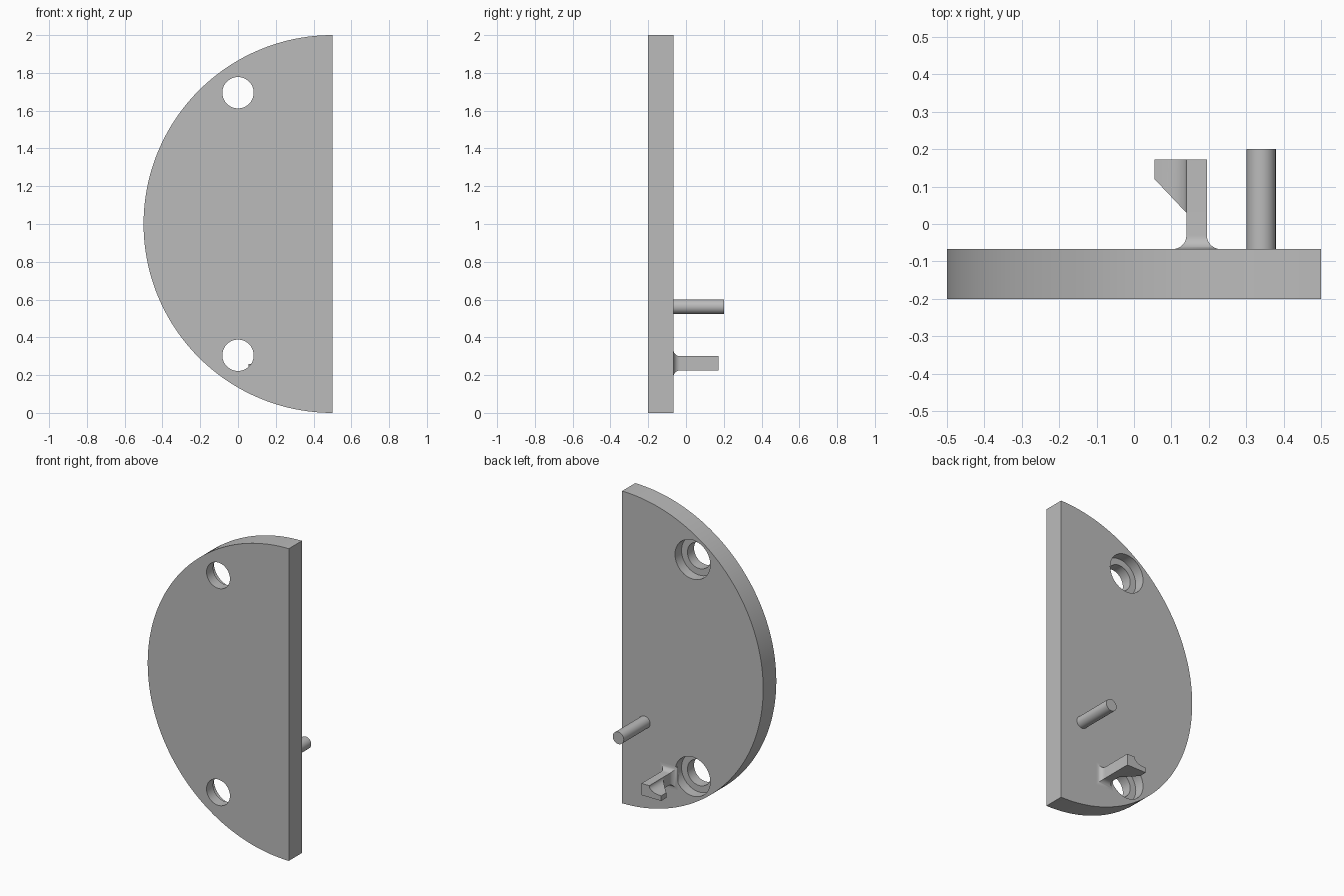
import bpy, bmesh
from math import pi, sin, cos
from mathutils import Vector

cube = bpy.data.objects.get("Cube")
if cube:
    bpy.data.objects.remove(cube, do_unlink=True)

GREY = (0.5, 0.5, 0.5, 1)
mat = bpy.data.materials.new("plain grey")
mat.use_nodes = True
mat.diffuse_color = GREY
mat.node_tree.nodes["Principled BSDF"].inputs["Base Color"].default_value = GREY

FRONT, BACK, MID = -0.2, -0.067, -0.133


def arc(cx, cz, rx, rz, a0, a1, n):
    return [(cx + rx * cos(a0 + (a1 - a0) * i / n),
             cz + rz * sin(a0 + (a1 - a0) * i / n)) for i in range(n + 1)]


def circle(cx, cz, r, n=48):
    return arc(cx, cz, r, r, 0, 2 * pi, n)[:-1]


def loft(name, rings, cut=None):
    """Join matching (x, z) outlines at given y values and cap both ends."""
    bm = bmesh.new()
    loops = [[bm.verts.new((x, y, z)) for x, z in pts] for y, pts in rings]
    for a, b in zip(loops, loops[1:]):
        for i in range(len(a)):
            j = (i + 1) % len(a)
            bm.faces.new((a[i], a[j], b[j], b[i]))
    bm.faces.new(loops[0])
    bm.faces.new(loops[-1])
    if cut:
        res = bmesh.ops.bisect_plane(bm, geom=bm.verts[:] + bm.edges[:] + bm.faces[:],
                                     plane_co=cut[0], plane_no=cut[1], clear_outer=True)
        edges = [e for e in res["geom_cut"] if isinstance(e, bmesh.types.BMEdge)]
        bmesh.ops.contextual_create(bm, geom=edges)
    bmesh.ops.recalc_face_normals(bm, faces=bm.faces)
    me = bpy.data.meshes.new(name)
    bm.to_mesh(me)
    bm.free()
    ob = bpy.data.objects.new(name, me)
    bpy.context.collection.objects.link(ob)
    me.materials.append(mat)
    return ob


def prism(name, pts, y0, y1, cut=None):
    return loft(name, [(y0, pts), (y1, pts)], cut)


def smooth(ob):
    bpy.ops.object.select_all(action="DESELECT")
    ob.select_set(True)
    bpy.context.view_layer.objects.active = ob
    bpy.ops.object.shade_smooth_by_angle(angle=0.5)


# Half-round plate
plate = prism("half_round_plate", arc(0.5, 1, 1, 1, pi / 2, 3 * pi / 2, 96), FRONT, BACK)

# Counterbored screw holes, wide on the back
for z in (0.305, 1.695):
    for r, y0, y1 in ((0.083, FRONT - 0.1, BACK + 0.1), (0.125, MID, BACK + 0.1)):
        cutter = prism("hole_cutter", circle(0, z, r), y0, y1)
        mod = plate.modifiers.new("hole", "BOOLEAN")
        mod.operation, mod.solver, mod.object = "DIFFERENCE", "EXACT", cutter
        bpy.context.view_layer.objects.active = plate
        bpy.ops.object.modifier_apply(modifier=mod.name)
        bpy.data.objects.remove(cutter, do_unlink=True)
smooth(plate)

# Round pin
smooth(prism("round_pin", circle(0.34, 0.5625, 0.039, 32), BACK - 0.01, 0.2))


# Hook stem with a flared foot
def stem_outline(d):
    x0, x1, z0, z1 = 0.14 - d, 0.195 + d, 0.225 - d, 0.3 + d
    return [(x0, z0), (x1, z0), (x1, z1), (x0, z1)]


R = 0.036
rings = [(BACK + R * (1 - cos(t * pi / 16)), stem_outline(R * (1 - sin(t * pi / 16))))
         for t in range(9)]
smooth(loft("hook_stem", rings + [(0.172, stem_outline(0))]))

# Hook tip: hollowed on top, slanted underneath
tip = [(0.055, 0.225), (0.145, 0.225), (0.145, 0.3)] + \
      arc(0.07, 0.3, 0.07, 0.042, 0, -pi / 2, 12) + [(0.055, 0.258)]
smooth(prism("hook_tip", tip, 0, 0.172,
             cut=(Vector((0.055, 0.12, 0)), Vector((-0.09, -0.085, 0)))))
